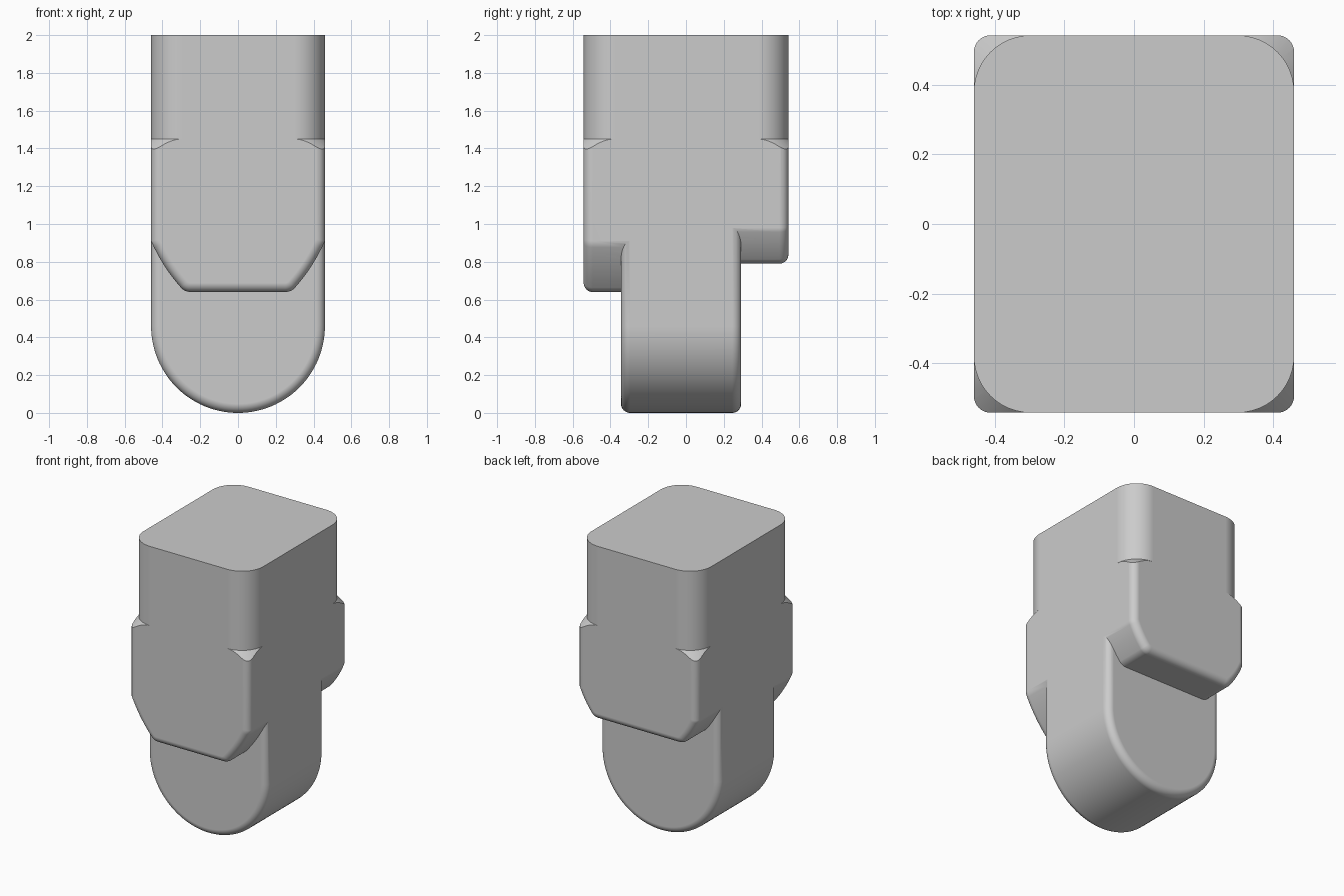
import bpy, bmesh, math
from mathutils import Vector

old = bpy.data.objects.get("Cube")
if old:
    bpy.data.objects.remove(old, do_unlink=True)

HX, HY, TOP = 0.46, 0.542, 2.0     # half width, half depth, height
FILLET = 0.048
OVER = 2.2                         # parts run past the top, then are trimmed
TONGUE_FRONT, TONGUE_BACK = -0.344, 0.292

grey = bpy.data.materials.new("plain grey")
grey.use_nodes = True
COLOUR = (0.6, 0.6, 0.6, 1)
grey.diffuse_color = COLOUR
grey.node_tree.nodes["Principled BSDF"].inputs["Base Color"].default_value = COLOUR


def make_object(name, bm):
    bmesh.ops.recalc_face_normals(bm, faces=bm.faces)
    mesh = bpy.data.meshes.new(name)
    bm.to_mesh(mesh)
    bm.free()
    mesh.materials.append(grey)
    obj = bpy.data.objects.new(name, mesh)
    bpy.context.collection.objects.link(obj)
    return obj


def loft(name, rings):
    """Skin a stack of matching rings and cap both ends."""
    bm = bmesh.new()
    loops = [[bm.verts.new(p) for p in ring] for ring in rings]
    for a, b in zip(loops, loops[1:]):
        for i in range(len(a)):
            j = (i + 1) % len(a)
            bm.faces.new((a[i], a[j], b[j], b[i]))
    bm.faces.new(loops[0])
    bm.faces.new(loops[-1])
    return make_object(name, bm)


def inset(outline, d):
    """Move every side of a clockwise outline inward by d."""
    pts = [Vector(p) for p in outline]
    result = []
    for i, p in enumerate(pts):
        a = (p - pts[i - 1]).normalized()
        b = (pts[(i + 1) % len(pts)] - p).normalized()
        na, nb = Vector((a.y, -a.x)), Vector((b.y, -b.x))
        result.append(p + (na + nb) * d / (1 + na.dot(nb)))
    return result


def slab(name, half, y0, y1, round_front, round_back):
    """Mirror a right-hand (x, z) outline and extrude it, with filleted ends."""
    outline = half + [(-x, z) for x, z in reversed(half) if x > 1e-6]
    turns = [i * math.pi / 16 for i in range(9)]
    bend = [(FILLET * (1 - math.cos(t)), FILLET * (1 - math.sin(t))) for t in turns]
    stations = [(y0 + s, d) for s, d in bend] if round_front else [(y0, 0)]
    stations += [(y1 - s, d) for s, d in reversed(bend)] if round_back else [(y1, 0)]
    return loft(name, [[(p.x, y, p.y) for p in inset(outline, d)] for y, d in stations])


def combine(target, other, operation):
    mod = target.modifiers.new("combine", 'BOOLEAN')
    mod.operation, mod.solver, mod.object = operation, 'EXACT', other
    bpy.context.view_layer.objects.active = target
    bpy.ops.object.modifier_apply(modifier=mod.name)
    bpy.data.objects.remove(other, do_unlink=True)


def lobe_outline(shoulder, flat, bottom):
    """Straight side, bowed slant, small round, flat underside."""
    r = 0.07
    turns = [math.radians(6 * i) for i in range(9)]
    corner = [Vector((flat + r * math.sin(t), bottom + r * (1 - math.cos(t))))
              for t in reversed(turns)]
    start, end = Vector((HX, shoulder)), corner[0]
    chord = start - end
    control = (start + end) / 2 + Vector((chord.y, -chord.x)) * 0.08
    bow = [start * (1 - t) ** 2 + control * 2 * t * (1 - t) + end * t * t
           for t in (i / 8 for i in range(8))]
    return [(HX, OVER)] + [tuple(p) for p in bow + corner]


# Central tongue with a half-round lower end
STEPS = 28
arc = [(HX * math.cos(t), HX - HX * math.sin(t))
       for t in (i * math.pi / 2 / STEPS for i in range(STEPS + 1))]
body = slab("jointed_block", [(HX, OVER)] + arc, TONGUE_FRONT, TONGUE_BACK, True, True)

# Front and rear lobes
front = slab("front_lobe", lobe_outline(0.91, 0.25, 0.64),
             -HY, TONGUE_FRONT + FILLET, True, False)
rear = slab("rear_lobe", lobe_outline(0.98, 0.31, 0.79),
            TONGUE_BACK - FILLET, HY, False, True)
combine(body, front, 'UNION')
combine(body, rear, 'UNION')

# Flat top
square = ((-1, -1), (1, -1), (1, 1), (-1, 1))
combine(body, loft("top_trim", [[(x, y, z) for x, y in square] for z in (TOP, 3)]),
        'DIFFERENCE')

# Wider corner rounds on the upper part, ending in sloped ledges
R, LEDGE, FLARE = 0.163, 1.45, 0.06
cx, cy = HX - R, HY - R
for sx, sy in square:
    rings = []
    for z, r in ((TOP + .1, R), (LEDGE, R), (LEDGE - FLARE * 1.1, R + FLARE)):
        ring = [(cx + r * math.cos(t), cy + r * math.sin(t))
                for t in (i * math.pi / 24 for i in range(13))]
        ring += [(cx, cy + .3), (cx + .3, cy + .3), (cx + .3, cy)]
        rings.append([(sx * x, sy * y, z) for x, y in ring])
    combine(body, loft("corner_trim", rings), 'DIFFERENCE')

# Smooth fillets, crisp ledges
bpy.ops.object.select_all(action='DESELECT')
body.select_set(True)
bpy.context.view_layer.objects.active = body
bpy.ops.object.shade_smooth_by_angle(angle=math.radians(32))
normals = body.modifiers.new("even_normals", 'WEIGHTED_NORMAL')
normals.keep_sharp = True
